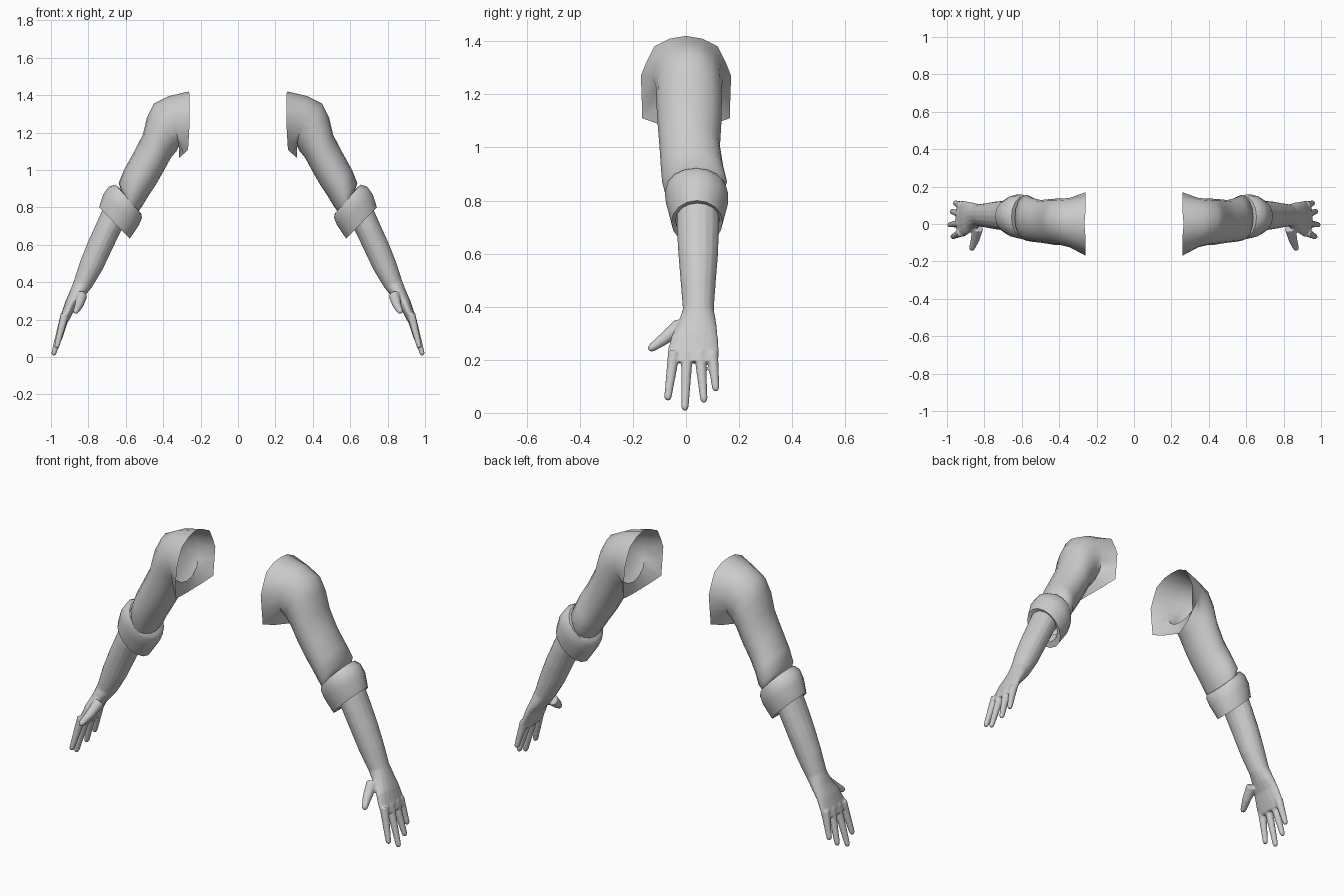
import bpy, bmesh, math
from mathutils import Vector

if "Cube" in bpy.data.objects:
    bpy.data.objects.remove(bpy.data.objects["Cube"], do_unlink=True)

SIDES = 16

grey = bpy.data.materials.new("light_grey")
grey.use_nodes = True
colour = (0.6, 0.6, 0.6, 1)
grey.diffuse_color = colour
grey.node_tree.nodes["Principled BSDF"].inputs["Base Color"].default_value = colour


def oval(outer_x, outer_z, inner_x, inner_z, front, back):
    """Cross-section spanning an outer point, an inner point and a depth range."""
    a = Vector((outer_x, (front + back) / 2, outer_z))
    b = Vector((inner_x, (front + back) / 2, inner_z))
    centre, half = (a + b) / 2, (a - b) / 2
    depth = Vector((0, (back - front) / 2, 0))
    angles = [math.tau * i / SIDES for i in range(SIDES)]
    return [centre + half * math.cos(t) + depth * math.sin(t) for t in angles]


def loft(bm, rings, capped=False):
    """Skin a row of cross-sections with quads."""
    loops = [[bm.verts.new(p) for p in ring] for ring in rings]
    for low, high in zip(loops, loops[1:]):
        for i in range(SIDES):
            j = (i + 1) % SIDES
            bm.faces.new((low[i], low[j], high[j], high[i]))
    if capped:
        bm.faces.new(loops[0])
        bm.faces.new(loops[-1])


def digit(bm, points, thick, thin):
    """Tapered finger with a rounded tip."""
    points = [Vector(p) for p in points]
    along = (points[-1] - points[0]).normalized()
    side = along.orthogonal().normalized()
    up = along.cross(side)
    last = len(points) - 1
    stations = [(p, thick + (thin - thick) * i / last) for i, p in enumerate(points)]
    tip = points[-1]
    stations += [(tip + along * thin * 0.6, thin * 0.8), (tip + along * thin, thin * 0.4)]
    rings = []
    for p, r in stations:
        angles = [math.tau * i / SIDES for i in range(SIDES)]
        rings.append([p + (side * math.cos(t) + up * math.sin(t)) * r for t in angles])
    loft(bm, rings, True)


def finish(name, bm, blend=False):
    """Make the object, smooth it and mirror it to the other arm."""
    bmesh.ops.recalc_face_normals(bm, faces=bm.faces)
    mesh = bpy.data.meshes.new(name)
    bm.to_mesh(mesh)
    bm.free()
    mesh.materials.append(grey)
    obj = bpy.data.objects.new(name, mesh)
    bpy.context.collection.objects.link(obj)
    bpy.ops.object.select_all(action="DESELECT")
    obj.select_set(True)
    bpy.context.view_layer.objects.active = obj
    if blend:
        remesh = obj.modifiers.new("Blend", "REMESH")
        remesh.mode = "VOXEL"
        remesh.voxel_size = 0.005
        remesh.use_smooth_shade = True
        soften = obj.modifiers.new("Soften", "SMOOTH")
        soften.factor = 0.5
        soften.iterations = 5
    else:
        bpy.ops.object.shade_smooth_by_angle(angle=math.radians(50))
    mirror = obj.modifiers.new("Other arm", "MIRROR")
    mirror.use_mirror_merge = False
    return obj


# Sleeve: open shoulder edge (half outline, mirrored front to back), then the tube
half_edge = [
    (.265, 0, 1.42), (.26, .06, 1.41), (.258, .12, 1.38),
    (.258, .15, 1.32), (.258, .17, 1.27), (.262, .167, 1.19),
    (.267, .165, 1.11), (.29, .1, 1.087), (.315, 0, 1.065),
]
shoulder_edge = [Vector(p) for p in half_edge]
shoulder_edge += [Vector((x, -y, z)) for x, y, z in half_edge[-2:0:-1]]
sleeve_rings = [
    (.37, 1.395, .315, 1.13, -.125, .14),
    (.45, 1.355, .33, 1.1, -.113, .135),
    (.487, 1.28, .358, 1.067, -.112, .135),
    (.508, 1.19, .4, .99, -.107, .133),
    (.56, 1.09, .44, .92, -.1, .128),
    (.61, 1.0, .48, .86, -.095, .14),
    (.638, .93, .51, .81, -.09, .155),
    (.625, .89, .535, .775, -.08, .14),
]
bm = bmesh.new()
loft(bm, [shoulder_edge] + [oval(*r) for r in sleeve_rings])
finish("sleeves", bm)

# Puffed cuff around the elbow, with its hem turned inwards
cuff_rings = [
    (.62, .89, .54, .79, -.06, .13),
    (.655, .922, .518, .768, -.075, .15),
    (.69, .912, .513, .745, -.08, .158),
    (.72, .87, .53, .705, -.075, .158),
    (.743, .8, .578, .634, -.055, .138),
    (.725, .79, .6, .66, -.04, .127),
    (.69, .84, .58, .71, -.035, .12),
]
bm = bmesh.new()
loft(bm, [oval(*r) for r in cuff_rings])
finish("sleeve_cuffs", bm)

# Forearm, palm and fingers blended into one skin
arm_rings = [
    (.72, .8, .6, .72, -.035, .125),
    (.755, .72, .635, .655, -.035, .125),
    (.805, .61, .68, .56, -.028, .12),
    (.845, .51, .725, .465, -.02, .112),
    (.877, .41, .783, .37, -.012, .105),
    (.9, .35, .825, .32, -.03, .115),
    (.922, .3, .86, .28, -.055, .12),
    (.942, .24, .888, .225, -.07, .125),
    (.956, .195, .91, .185, -.068, .122),
]
fingers = [
    ((.925, -.045, .23), (.968, -.068, .06)),
    ((.925, .004, .23), (.984, -.004, .022)),
    ((.925, .052, .23), (.972, .067, .052)),
    ((.92, .098, .23), (.955, .112, .095)),
]
thumb = [(.835, -.02, .33), (.85, -.085, .277), (.866, -.128, .246)]
bm = bmesh.new()
loft(bm, [oval(*r) for r in arm_rings], True)
for finger in fingers:
    digit(bm, finger, .023, .014)
digit(bm, thumb, .03, .016)
finish("forearms_and_hands", bm, blend=True)
